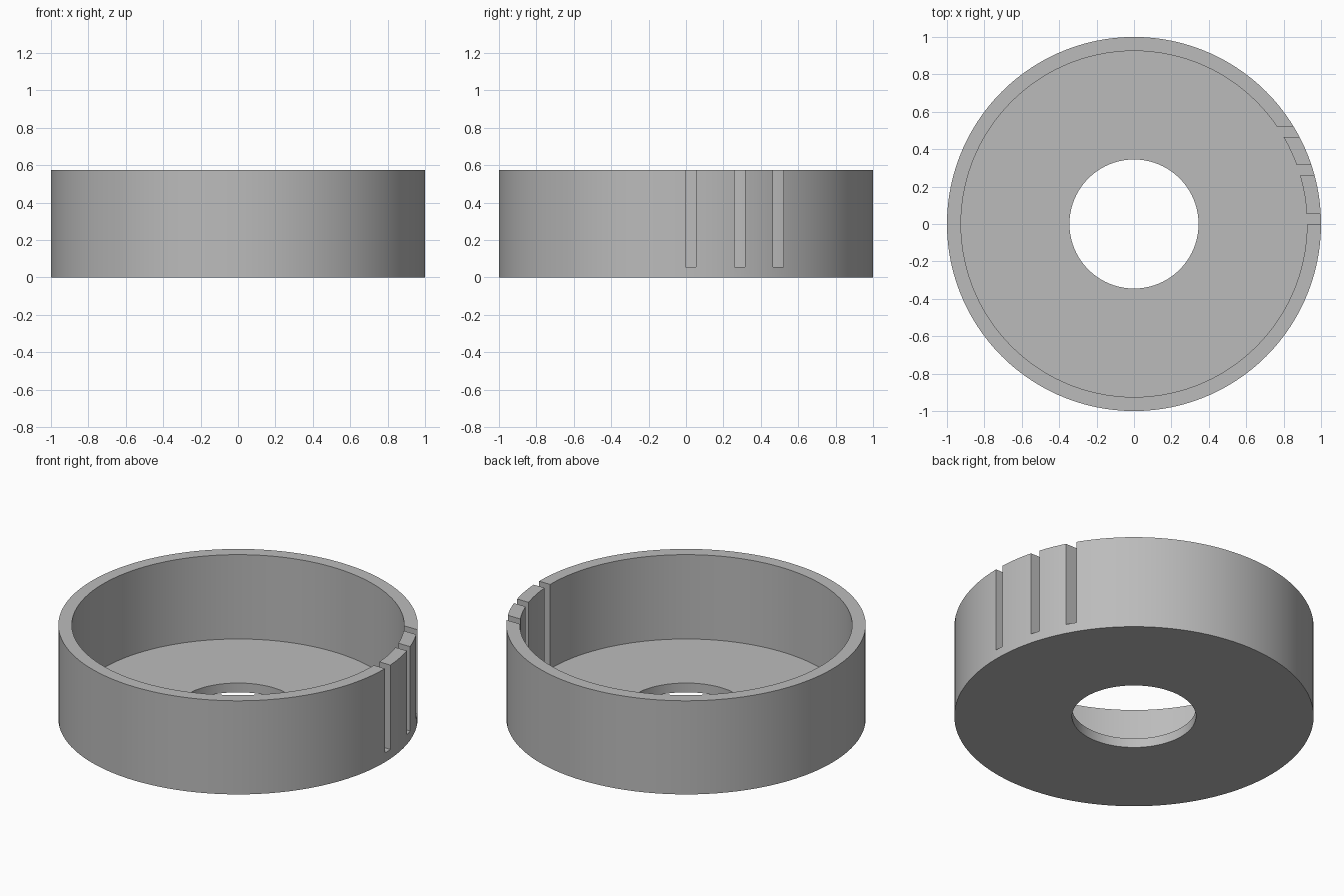
import bpy
import bmesh
from math import cos, sin, tau

SEGMENTS = 120
HEIGHT, FLOOR = 0.575, 0.057
OUTER, INNER, HOLE = 1.0, 0.925, 0.345
SLOT_WIDTH = 0.055

cube = bpy.data.objects.get("Cube")
if cube:
    bpy.data.objects.remove(cube, do_unlink=True)

grey = bpy.data.materials.new("plain_grey")
grey.use_nodes = True
grey.diffuse_color = (0.5, 0.5, 0.5, 1)
grey.node_tree.nodes["Principled BSDF"].inputs["Base Color"].default_value = grey.diffuse_color


def add_object(name, bm):
    bmesh.ops.recalc_face_normals(bm, faces=bm.faces)
    mesh = bpy.data.meshes.new(name)
    bm.to_mesh(mesh)
    bm.free()
    mesh.materials.append(grey)
    obj = bpy.data.objects.new(name, mesh)
    bpy.context.collection.objects.link(obj)
    return obj


# Open round tray: closed wall-and-floor profile turned about z
profile = [(HOLE, 0), (OUTER, 0), (OUTER, HEIGHT), (INNER, HEIGHT), (INNER, FLOOR), (HOLE, FLOOR)]
bm = bmesh.new()
rings = []
for i in range(SEGMENTS):
    a = tau * i / SEGMENTS
    rings.append([bm.verts.new((r * cos(a), r * sin(a), z)) for r, z in profile])
for i, ring in enumerate(rings):
    following = rings[(i + 1) % SEGMENTS]
    for j in range(len(profile)):
        k = (j + 1) % len(profile)
        bm.faces.new((ring[j], following[j], following[k], ring[k]))
tray = add_object("round_tray", bm)

# Three slots cut straight through the left wall, down to the floor
bm = bmesh.new()
for y in (0.025, 0.287, 0.493):
    box = bmesh.ops.create_cube(bm, size=1)["verts"]
    bmesh.ops.scale(bm, vec=(0.6, SLOT_WIDTH, HEIGHT), verts=box)
    bmesh.ops.translate(bm, vec=(0.9, y, FLOOR + HEIGHT / 2), verts=box)
cutter = add_object("slot_cutter", bm)
cutter.hide_render = True

slots = tray.modifiers.new("slots", "BOOLEAN")
slots.operation = "DIFFERENCE"
slots.solver = "EXACT"
slots.object = cutter

# Apply the cut and drop the helper
bpy.context.view_layer.objects.active = tray
tray.select_set(True)
bpy.ops.object.modifier_apply(modifier=slots.name)
bpy.data.objects.remove(cutter, do_unlink=True)
bpy.ops.object.shade_smooth_by_angle()
